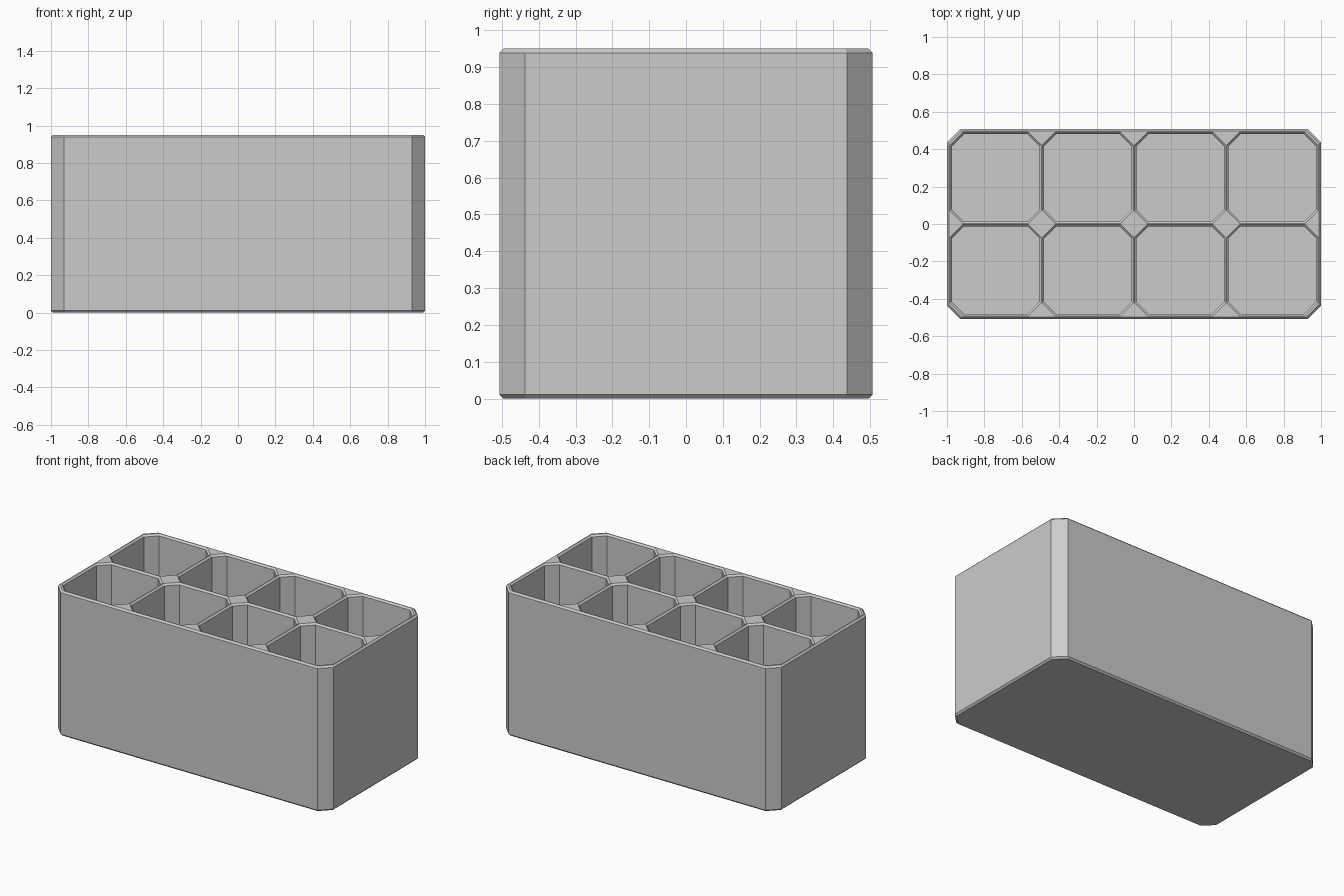
import bpy
import bmesh

cube = bpy.data.objects.get("Cube")
if cube:
    bpy.data.objects.remove(cube, do_unlink=True)

HX, HY, TOP = 1.0, 0.507, 0.95     # outer half sizes and height
CUT = 0.07                         # corner cut
BEVEL = 0.011                      # edge bevel
PITCH = 0.493                      # compartment spacing
OPEN = PITCH / 2 - 0.002           # half opening at the rim
FLOOR = 0.025

grey = bpy.data.materials.new("light_grey")
grey.use_nodes = True
grey.diffuse_color = (0.6, 0.6, 0.6, 1)
grey.node_tree.nodes["Principled BSDF"].inputs["Base Color"].default_value = (0.6, 0.6, 0.6, 1)


def octagon(bm, cx, cy, hx, hy, inset, z):
    """Ring of a corner-cut rectangle, moved inwards by inset."""
    c = CUT - inset * 0.586
    a, b = hx - inset, hy - inset
    quarter = [(a, b - c), (a - c, b)]
    pts = quarter + [(-x, y) for x, y in reversed(quarter)]
    pts += [(-x, -y) for x, y in pts]
    return [bm.verts.new((cx + x, cy + y, z)) for x, y in pts]


def loft(bm, cx, cy, hx, hy, levels):
    """Closed solid through (inset, height) levels, bottom to top."""
    rings = [octagon(bm, cx, cy, hx, hy, i, z) for i, z in levels]
    bm.faces.new(list(reversed(rings[0])))
    bm.faces.new(rings[-1])
    for low, high in zip(rings, rings[1:]):
        for k in range(8):
            n = (k + 1) % 8
            bm.faces.new((low[k], low[n], high[n], high[k]))


def finish(bm, name):
    bmesh.ops.recalc_face_normals(bm, faces=bm.faces)
    mesh = bpy.data.meshes.new(name)
    bm.to_mesh(mesh)
    bm.free()
    mesh.materials.append(grey)
    obj = bpy.data.objects.new(name, mesh)
    bpy.context.collection.objects.link(obj)
    return obj


# Outer body with bevelled top and bottom edges
bm = bmesh.new()
loft(bm, 0, 0, HX, HY, [(BEVEL, 0), (0, BEVEL), (0, TOP - BEVEL), (BEVEL, TOP)])
body = finish(bm, "divided_box")

# Compartment cutters, flared at the rim
bm = bmesh.new()
for col in range(4):
    for row in range(2):
        loft(bm, (col - 1.5) * PITCH, (row - 0.5) * PITCH, OPEN, OPEN,
             [(BEVEL, FLOOR), (BEVEL, TOP - BEVEL), (0, TOP), (0, TOP + 0.05)])
cutter = finish(bm, "compartment_cutter")

# Hollow out the body, then discard the cutter
mod = body.modifiers.new("compartments", "BOOLEAN")
mod.operation = "DIFFERENCE"
mod.solver = "EXACT"
mod.object = cutter
bpy.context.view_layer.objects.active = body
body.select_set(True)
bpy.ops.object.modifier_apply(modifier=mod.name)
bpy.data.objects.remove(cutter, do_unlink=True)
